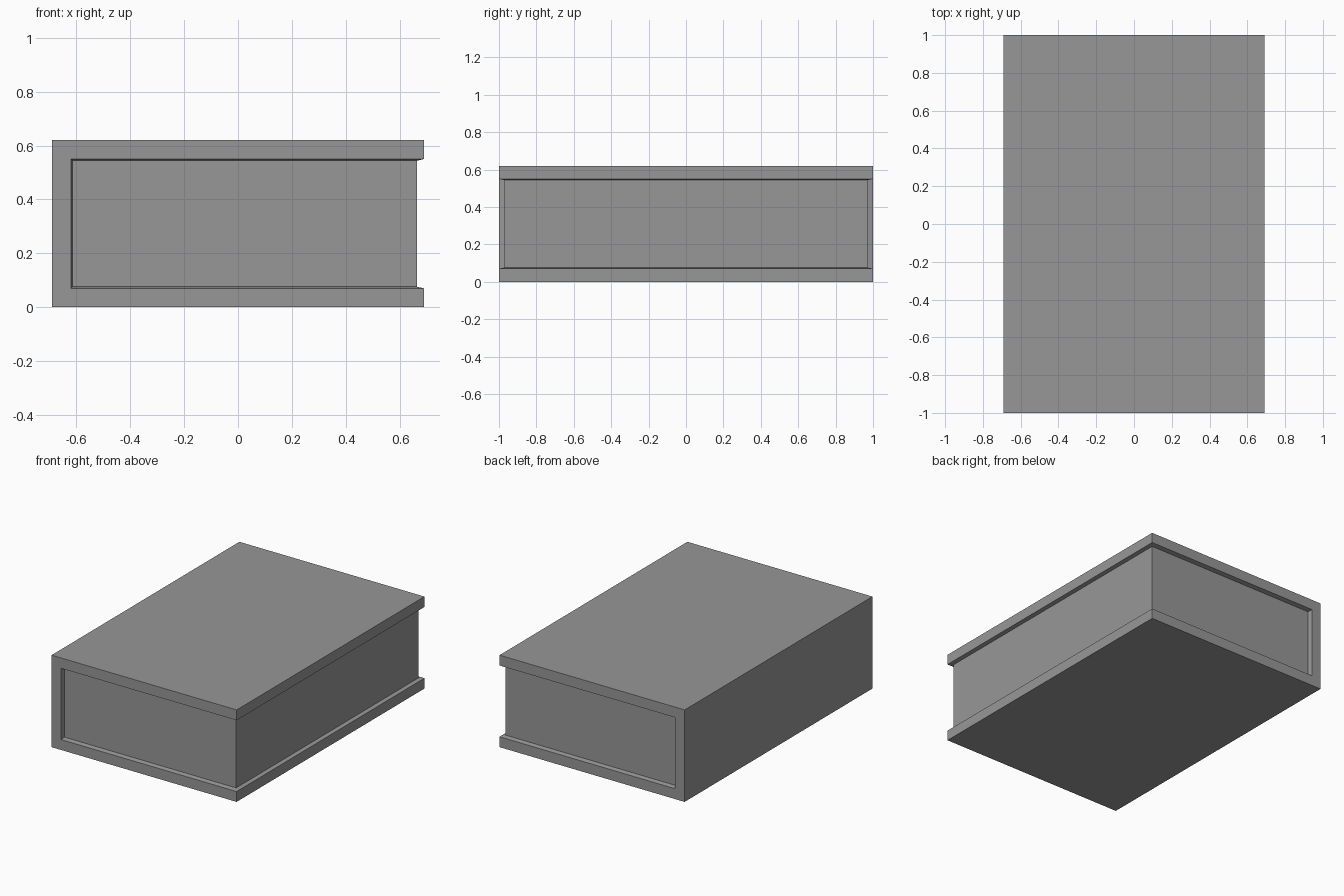
import bpy
import bmesh

cube = bpy.data.objects.get("Cube")
if cube:
    bpy.data.objects.remove(cube, do_unlink=True)

# One flat grey for the whole book
grey = bpy.data.materials.new("plain_grey")
grey.use_nodes = True
colour = (0.31, 0.31, 0.31, 1)
grey.diffuse_color = colour
grey.node_tree.nodes["Principled BSDF"].inputs["Base Color"].default_value = colour

HEIGHT, COVER, TAPER = 0.62, 0.07, 0.006
SPINE, SPINE_INNER, EDGE = -0.69, -0.62, 0.69
PAGE_EDGE, PAGE_END = 0.665, 0.97

bm = bmesh.new()


def row(x_spine, x_edge, y, z):
    """U-shaped path round the three open sides of the book."""
    path = ((x_spine, -y), (x_edge, -y), (x_edge, y), (x_spine, y))
    return [bm.verts.new((px, py, z)) for px, py in path]


# Lower cover, page block and upper cover as stacked paths
rows = [
    row(SPINE, EDGE, 1, 0),
    row(SPINE_INNER, EDGE, 1, COVER),
    row(SPINE_INNER + TAPER, PAGE_EDGE, PAGE_END, COVER + TAPER),
    row(SPINE_INNER + TAPER, PAGE_EDGE, PAGE_END, HEIGHT - COVER - TAPER),
    row(SPINE_INNER, EDGE, 1, HEIGHT - COVER),
    row(SPINE, EDGE, 1, HEIGHT),
]
for low, high in zip(rows, rows[1:]):
    for i in range(3):
        bm.faces.new((low[i], low[i + 1], high[i + 1], high[i]))

# Spine ends and the recess walls beside the pages
for end in (0, 3):
    column = [r[end] for r in rows]
    bm.faces.new((column[0], column[1], column[4], column[5]))
    bm.faces.new(column[1:5])

# Outside of the lower cover, upper cover and spine
bottom, top = rows[0], rows[-1]
bm.faces.new(bottom)
bm.faces.new(top)
bm.faces.new((bottom[0], bottom[3], top[3], top[0]))

bmesh.ops.recalc_face_normals(bm, faces=bm.faces)
mesh = bpy.data.meshes.new("book")
bm.to_mesh(mesh)
bm.free()
mesh.materials.append(grey)
bpy.context.collection.objects.link(bpy.data.objects.new("book", mesh))
